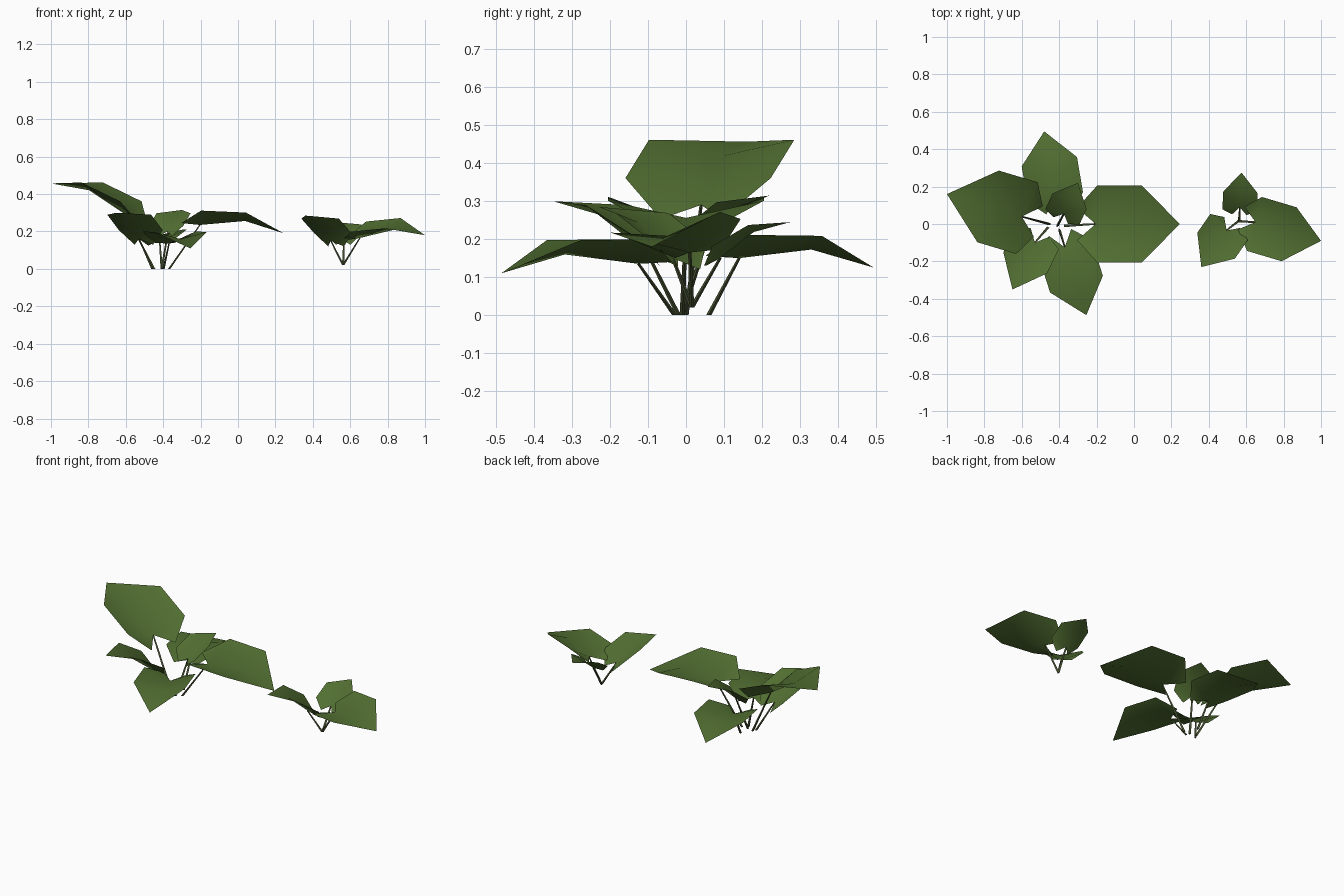
import bpy
import math
from mathutils import Vector

if "Cube" in bpy.data.objects:
    bpy.data.objects.remove(bpy.data.objects["Cube"])


def material(name, rgb):
    m = bpy.data.materials.new(name)
    m.diffuse_color = (*rgb, 1)
    m.use_nodes = True
    m.node_tree.nodes["Principled BSDF"].inputs["Base Color"].default_value = m.diffuse_color
    return m


LEAF = material("leaf green", (0.085, 0.16, 0.032))
STEM = material("stem olive", (0.06, 0.08, 0.03))


def mesh_object(name, verts, faces, mat):
    me = bpy.data.meshes.new(name)
    me.from_pydata(verts, [], faces)
    me.materials.append(mat)
    ob = bpy.data.objects.new(name, me)
    bpy.context.collection.objects.link(ob)
    return ob


def leaf(name, notch, tip, half, roll=0.0):
    """Heart-shaped blade: folded along the midrib and arched from notch to tip."""
    notch, tip = Vector(notch), Vector(tip)
    axis = tip - notch
    size = axis.length
    u = axis.normalized()
    v = Vector((0, 0, 1)).cross(u).normalized()
    w = u.cross(v)
    v, w = (v * math.cos(roll) + w * math.sin(roll),
            w * math.cos(roll) - v * math.sin(roll))

    def at(a, b, c):
        return notch + u * a * size + v * b * half + w * c * size

    verts = [notch, at(0.53, 0, 0.10), tip]           # midrib
    for s in (1, -1):                                 # lobe, wide row, outer row
        verts += [at(-0.22, s * 0.42, 0.0), at(0, s, 0.17), at(0.53, s, 0.20)]
    faces = [(0, 4, 3), (0, 1, 5, 4), (1, 2, 5),
             (0, 6, 7), (0, 7, 8, 1), (1, 8, 2)]
    ob = mesh_object(name, verts, faces, LEAF)
    for p in ob.data.polygons:
        p.use_smooth = True


def stem(name, foot, top, r0=0.008, r1=0.005):
    """Thin three-sided tapered stalk."""
    verts = []
    for centre, r in ((foot, r0), (top, r1)):
        for k in range(3):
            a = k * math.tau / 3
            verts.append(Vector(centre) + Vector((math.cos(a) * r, math.sin(a) * r, 0)))
    faces = [(k, (k + 1) % 3, (k + 1) % 3 + 3, k + 3) for k in range(3)]
    mesh_object(name, verts, faces + [(2, 1, 0), (3, 4, 5)], STEM)


# name, stalk foot, notch, tip, half width, roll
S = (0.56, 0.015, 0.02)
PLANTS = [
    ("large_left", (-0.45, 0.0, 0), (-0.60, 0.04, 0.29), (-1.0, 0.16, 0.457), 0.20, 0),
    ("large_right", (-0.37, -0.01, 0), (-0.205, 0, 0.235), (0.245, 0, 0.19), 0.205, 0),
    ("large_back", (-0.41, 0.06, 0), (-0.42, 0.14, 0.15), (-0.48, 0.495, 0.125), 0.15, 0),
    ("large_front", (-0.40, -0.03, 0), (-0.37, -0.125, 0.135), (-0.255, -0.487, 0.11), 0.148, 0),
    ("large_front_left", (-0.46, -0.02, 0), (-0.53, -0.10, 0.16), (-0.65, -0.35, 0.30), 0.13, 0),
    ("large_centre", (-0.41, -0.01, 0), (-0.375, 0.055, 0.20), (-0.30, 0.22, 0.315), 0.10, 0),
    ("small_right", S, (0.65, 0.01, 0.165), (1.0, -0.09, 0.18), 0.152, 0.18),
    ("small_front_left", S, (0.495, -0.035, 0.15), (0.36, -0.23, 0.285), 0.122, 0),
    ("small_back", S, (0.565, 0.09, 0.15), (0.575, 0.275, 0.245), 0.092, 0),
]
for name, foot, notch, tip, half, roll in PLANTS:
    leaf(name + "_leaf", notch, tip, half, roll)
    stem(name + "_stem", foot, notch)
